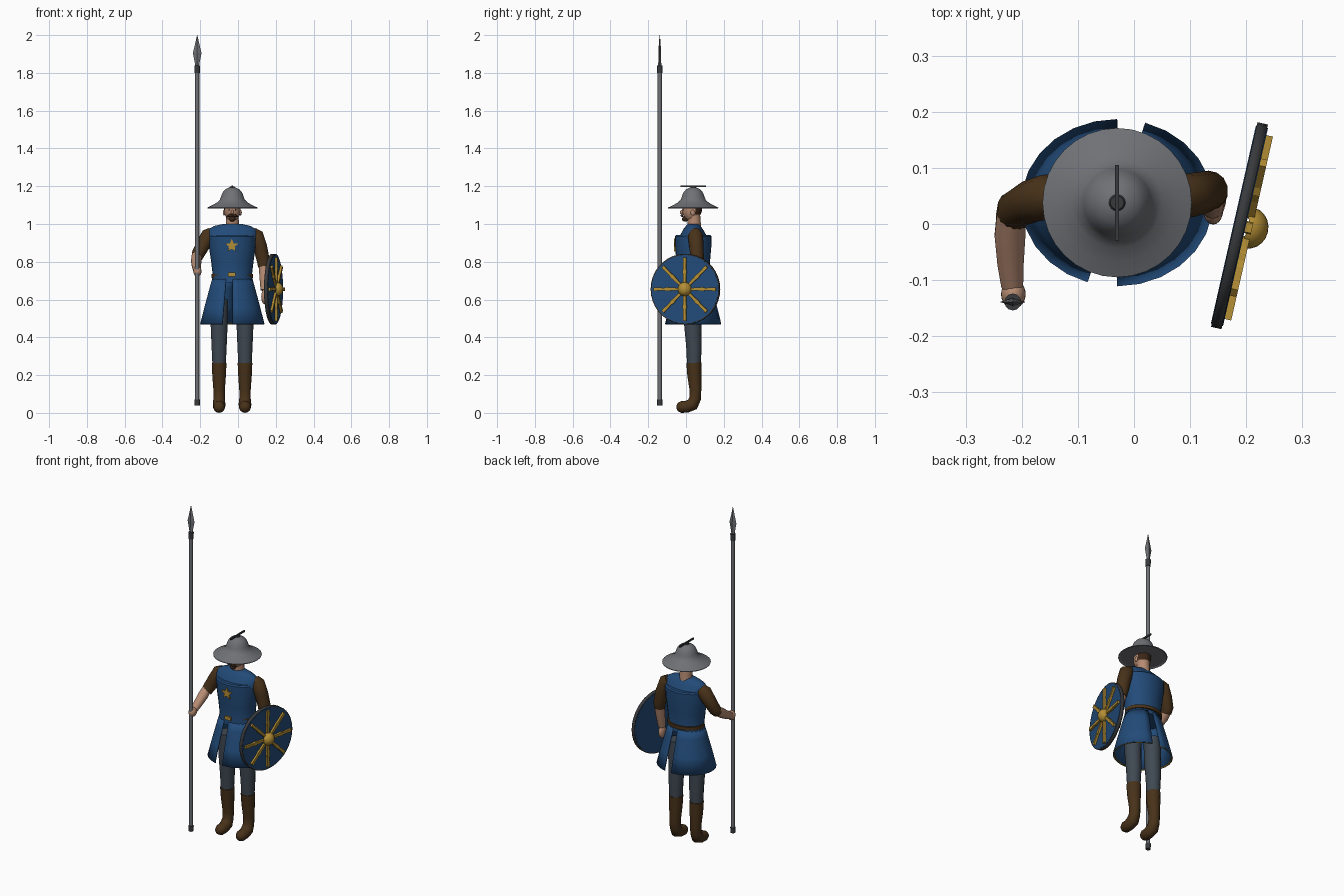
import bpy, bmesh, math
from mathutils import Vector, Matrix

if "Cube" in bpy.data.objects:
    bpy.data.objects.remove(bpy.data.objects["Cube"])


def material(name, r, g, b):
    m = bpy.data.materials.new(name)
    m.use_nodes = True
    m.diffuse_color = (r, g, b, 1)
    m.node_tree.nodes["Principled BSDF"].inputs["Base Color"].default_value = (r, g, b, 1)
    return m


BLUE = material("blue cloth", .016, .07, .19)
GOLD = material("gold", .45, .27, .035)
BROWN = material("brown leather", .065, .032, .01)
SKIN = material("skin", .47, .26, .17)
STEEL = material("steel", .16, .165, .18)
DARK = material("dark iron", .04, .042, .046)
SLATE = material("slate trousers", .05, .066, .085)
HAIR = material("dark hair", .045, .02, .009)
CX, CY = -.03, .038


def finish(name, bm, mat, angle=40, thick=0):
    bmesh.ops.recalc_face_normals(bm, faces=bm.faces)
    mesh = bpy.data.meshes.new(name)
    bm.to_mesh(mesh)
    bm.free()
    mesh.materials.append(mat)
    ob = bpy.data.objects.new(name, mesh)
    bpy.context.collection.objects.link(ob)
    if thick:
        s = ob.modifiers.new("thickness", "SOLIDIFY")
        s.thickness = thick
    bpy.ops.object.select_all(action="DESELECT")
    ob.select_set(True)
    bpy.context.view_layer.objects.active = ob
    if angle:
        bpy.ops.object.shade_smooth_by_angle(angle=math.radians(angle))
    return ob


def skin_rings(rings, closed=True, caps=True):
    """Bridge equal rings of points with quads."""
    bm = bmesh.new()
    vs = [[bm.verts.new(p) for p in ring] for ring in rings]
    n = len(vs[0])
    for a, b in zip(vs, vs[1:]):
        for i in range(n if closed else n - 1):
            j = (i + 1) % n
            bm.faces.new((a[i], a[j], b[j], b[i]))
    if caps and closed:
        bm.faces.new(vs[0])
        bm.faces.new(vs[-1])
    return bm


def loft(name, rows, mat, span=None, n=24, caps=True, thick=0, cx=CX, cy=CY, angle=40):
    """Stack horizontal ellipses given as (z, rx, ry), whole or over an arc."""
    a0, a1 = span or (0, 360)
    steps = n if span else n - 1
    rings = []
    for z, rx, ry in rows:
        angles = [math.radians(a0 + (a1 - a0) * i / n) for i in range(steps + 1)]
        rings.append([(cx + rx * math.cos(t), cy + ry * math.sin(t), z) for t in angles])
    return finish(name, skin_rings(rings, not span, caps), mat, angle, thick)


def tube(name, path, mat, n=14):
    """Round limb through points given as (x, y, z, radius)."""
    pts = [Vector(p[:3]) for p in path]
    rings = []
    for i, p in enumerate(pts):
        d = (pts[min(i + 1, len(pts) - 1)] - pts[max(i - 1, 0)]).normalized()
        u = d.cross(Vector((1, 0, 0))).normalized()
        v = d.cross(u)
        r = path[i][3]
        rings.append([p + r * (math.cos(t) * u + math.sin(t) * v)
                      for t in (math.tau * k / n for k in range(n))])
    return finish(name, skin_rings(rings), mat, 50)


def ball(name, loc, scale, mat, keep=None):
    bm = bmesh.new()
    bmesh.ops.create_uvsphere(bm, u_segments=20, v_segments=12, radius=1)
    if keep:
        bmesh.ops.delete(bm, geom=[f for f in bm.faces if not keep(f.calc_center_median())],
                         context="FACES")
    bmesh.ops.transform(bm, matrix=Matrix.Translation(loc) @ Matrix.Diagonal((*scale, 1)), verts=bm.verts)
    return finish(name, bm, mat, 60)


def box(name, loc, size, mat):
    bm = bmesh.new()
    bmesh.ops.create_cube(bm, size=1)
    bmesh.ops.transform(bm, matrix=Matrix.Translation(loc) @ Matrix.Diagonal((*size, 1)), verts=bm.verts)
    return finish(name, bm, mat, 0)


def plate(bm, points, depth):
    """Extruded flat outline in the x-z plane, growing toward -y."""
    f = bm.faces.new([bm.verts.new((x, 0, z)) for x, z in points])
    new = bmesh.ops.extrude_face_region(bm, geom=[f])["geom"]
    bmesh.ops.translate(bm, vec=(0, -depth, 0), verts=[v for v in new if isinstance(v, bmesh.types.BMVert)])


# Legs and boots
for side, x in (("right", -.1), ("left", .037)):
    tube(side + "_leg", [(x + .003, .036, .6, .046), (x, .036, .47, .046),
                         (x, .042, .35, .041), (x, .042, .25, .036)], SLATE)
    tube(side + "_boot", [(x, .042, .265, .04), (x, .044, .2, .037), (x, .05, .12, .031),
                          (x, .048, .075, .031), (x, .034, .045, .034), (x, .005, .033, .032),
                          (x, -.025, .031, .031), (x, -.042, .031, .023), (x, -.05, .031, .01)], BROWN)

# Tunic: body, shoulder mantle, split skirt with trimmed hem
loft("tunic_body", [(.69, .111, .088), (.73, .104, .083), (.80, .112, .089),
                    (.88, .124, .096), (.935, .126, .097), (.942, .118, .09)], BLUE)
loft("shoulder_mantle", [(.925, .132, .08), (.95, .136, .064), (.975, .122, .05),
                         (.99, .095, .038), (1.0, .05, .03)], BLUE)
for side, span in (("left", (-90, 73)), ("right", (90, 252))):
    loft(side + "_skirt", [(.71, .107, .085), (.66, .121, .1), (.56, .148, .127), (.47, .171, .149)],
         BLUE, span, 12, thick=.006)
    loft(side + "_hem_trim", [(.468, .167, .145), (.474, .165, .143)], GOLD, span, 12, thick=.004)
loft("belt", [(.715, .109, .087), (.735, .109, .087)], BROWN, cy=CY + .006)
box("belt_buckle", (CX - .002, CY - .087, .732), (.04, .012, .02), GOLD)

# Star on the chest
bm = bmesh.new()
plate(bm, [((.037 if k % 2 == 0 else .016) * math.sin(k * math.pi / 5),
            (.037 if k % 2 == 0 else .016) * math.cos(k * math.pi / 5)) for k in range(10)], .009)
star = finish("chest_star", bm, GOLD, 0)
star.location = (CX - .003, CY - .092, .885)

# Arms
tube("right_sleeve", [(-.135, .05, .955, .03), (-.155, .048, .94, .041), (-.185, .04, .89, .038),
                      (-.212, .026, .84, .034), (-.218, .01, .82, .029)], BROWN)
tube("right_forearm", [(-.219, .02, .835, .026), (-.221, -.02, .805, .028), (-.22, -.07, .775, .024),
                       (-.217, -.11, .755, .02)], SKIN)
ball("right_hand", (-.215, -.125, .75), (.022, .026, .028), SKIN)
tube("left_sleeve", [(.075, .05, .955, .03), (.095, .05, .94, .04), (.117, .055, .88, .038),
                     (.133, .06, .81, .035), (.137, .056, .775, .031)], BROWN)
tube("left_forearm", [(.137, .058, .79, .028), (.139, .045, .72, .026), (.14, .03, .65, .021)], SKIN)
ball("left_hand", (.141, .025, .615), (.018, .026, .04), SKIN)

# Head
tube("neck", [(CX, .045, .97, .036), (CX, .04, 1.06, .034)], SKIN)
ball("head", (CX, .03, 1.075), (.043, .05, .062), SKIN)
ball("hair", (CX, .034, 1.08), (.046, .051, .058), HAIR, lambda c: c.y > .25 and c.z > -.6)
ball("nose", (CX, -.021, 1.063), (.007, .011, .012), SKIN)
ball("chin_beard", (CX, -.005, 1.026), (.016, .016, .014), HAIR)
for s in (-1, 1):
    tube("moustache", [(CX, -.022, 1.046, .006), (CX + s * .014, -.022, 1.045, .007),
                       (CX + s * .03, -.016, 1.039, .003)], HAIR, 8)
    ball("ear", (CX + s * .043, .035, 1.06), (.007, .011, .015), SKIN)
    ball("eye", (CX + s * .016, -.013, 1.075), (.005, .004, .004), DARK)

# Wide-brimmed helmet with a comb
loft("helmet", [(z, r, r) for r, z in ((.122, 1.088), (.132, 1.083), (.133, 1.087), (.105, 1.1), (.08, 1.115),
                                      (.066, 1.128), (.06, 1.145), (.052, 1.166), (.038, 1.183),
                                      (.02, 1.192), (.008, 1.195))], STEEL, n=32, caps=False)
loft("helmet_lining", [(1.088, .124, .124), (1.108, .075, .075), (1.125, .055, .055)], STEEL, n=32)
loft("helmet_button", [(1.188, .018, .018), (1.198, .012, .012)], DARK, n=16)
box("helmet_comb", (CX, CY, 1.2), (.007, .135, .01), DARK)

# Spear
SX, SY = -.216, -.139
loft("spear_shaft", [(.05, .011, .011), (1.82, .011, .011)], STEEL, n=12, cx=SX, cy=SY)
for name, z0, z1 in (("spear_socket", 1.8, 1.84), ("spear_butt", .038, .07)):
    loft(name, [(z0, .014, .014), (z1, .015, .015)], DARK, n=12, cx=SX, cy=SY)
loft("spear_head", [(1.83, .009, .008), (1.85, .012, .008), (1.905, .023, .007), (1.95, .012, .005), (2.0, .001, .001)],
     STEEL, n=4, cx=SX, cy=SY, angle=0)

# Round shield, modelled facing -y and turned to the left side
R = .187
shield = []
for name, r, d0, d1, mat in (("shield_board", R - .006, -.011, .011, BLUE),
                             ("shield_rim", R, -.0095, .0095, DARK)):
    bm = bmesh.new()
    bmesh.ops.create_cone(bm, cap_ends=name == "shield_board", segments=36, radius1=r, radius2=r, depth=d1 - d0)
    bmesh.ops.rotate(bm, matrix=Matrix.Rotation(math.pi / 2, 3, "X"), verts=bm.verts)
    shield.append(finish(name, bm, mat, 30, .007 if name == "shield_rim" else 0))

bm = bmesh.new()
outline = [(-.007, .03), (-.008, .075), (-.011, .095), (-.007, .11), (-.009, .168)]
outline += [(-x, z) for x, z in reversed(outline)]
for k in range(8):
    t = k * math.pi / 4
    plate(bm, [(x * math.cos(t) + z * math.sin(t), z * math.cos(t) - x * math.sin(t)) for x, z in outline], .013)
spokes = finish("shield_spokes", bm, GOLD, 0)
bmesh_shift = Matrix.Translation((0, -.01, 0))
spokes.data.transform(bmesh_shift)
shield.append(spokes)
shield.append(ball("shield_boss", (0, -.018, 0), (.037, .034, .037), GOLD, lambda c: c.y < .1))
for ob in shield:
    ob.rotation_euler = (0, 0, math.radians(90 - 12.8))
    ob.location = (.188, -.003, .655)
